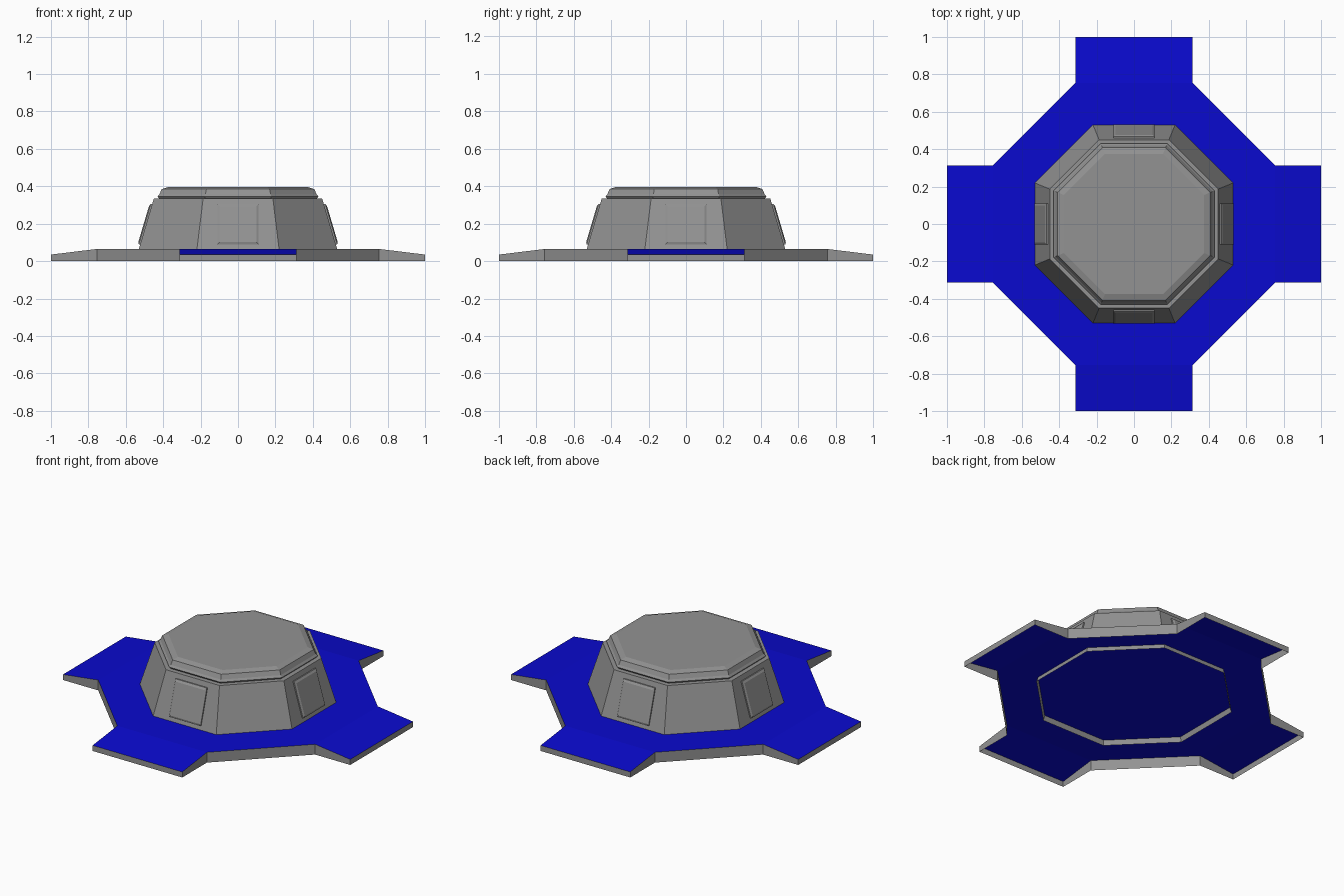
import bpy, bmesh, math
from mathutils import Matrix

if "Cube" in bpy.data.objects:
    bpy.data.objects.remove(bpy.data.objects["Cube"])


def material(name, rgb):
    m = bpy.data.materials.new(name)
    m.diffuse_color = (*rgb, 1)
    m.use_nodes = True
    m.node_tree.nodes["Principled BSDF"].inputs["Base Color"].default_value = m.diffuse_color
    return m


GRAY = material("stone gray", (0.29, 0.29, 0.29))
BLUE = material("deep blue", (0.003, 0.003, 0.62))


def finish(name, bm, mats):
    bmesh.ops.recalc_face_normals(bm, faces=bm.faces)
    me = bpy.data.meshes.new(name)
    bm.to_mesh(me)
    bm.free()
    for m in mats:
        me.materials.append(m)
    ob = bpy.data.objects.new(name, me)
    bpy.context.collection.objects.link(ob)
    return ob


def octagon_stack(name, rings, cap_top=True):
    """Loft of regular octagons given as (distance to flat side, z)."""
    bm = bmesh.new()
    loops = []
    for d, z in rings:
        r = d / math.cos(math.pi / 8)
        loops.append([bm.verts.new((r * math.cos((i + 0.5) * math.pi / 4),
                                    r * math.sin((i + 0.5) * math.pi / 4), z))
                      for i in range(8)])
    for a, b in zip(loops, loops[1:]):
        for i in range(8):
            j = (i + 1) % 8
            bm.faces.new((a[i], a[j], b[j], b[i]))
    if cap_top:
        bm.faces.new(loops[-1])
    return finish(name, bm, [GRAY])


# Base plate: blue octagonal sheet with four sloping ramps and an open gray skirt
W, INNER, TOP, TIP = 0.312, 0.755, 0.065, 0.035
bm = bmesh.new()
octagon = []
ramps = []
for k in range(4):
    rot = Matrix.Rotation(k * math.pi / 2, 3, 'Z')
    a, b, c, d = [bm.verts.new(rot @ p.to_3d()) for p in
                  [Matrix.Translation((x, y, z)).translation for x, y, z in
                   ((INNER, -W, TOP), (INNER, W, TOP), (1, W, TIP), (1, -W, TIP))]]
    octagon += [a, b]
    ramps.append((a, d, c, b))
bm.faces.new(octagon)
for q in ramps:
    bm.faces.new(q)
rim = [e for e in bm.edges if e.is_boundary]
skirt = bmesh.ops.extrude_edge_only(bm, edges=rim)["geom"]
for g in skirt:
    if isinstance(g, bmesh.types.BMVert):
        g.co.z = 0
    elif isinstance(g, bmesh.types.BMFace):
        g.material_index = 1
finish("base_plate", bm, [BLUE, GRAY])

# Tower wall, reaching a little below the plate
D0, Z0, D1, Z1 = 0.53, 0.065, 0.45, 0.335
slope = (D1 - D0) / (Z1 - Z0)


def wall(z):
    return D0 + slope * (z - Z0)


octagon_stack("tower", [(wall(0.035), 0.035), (D1, Z1)])

# Bevelled roof with a narrow groove beneath it
octagon_stack("roof", [(0.42, 0.333), (0.43, 0.346), (0.42, 0.358),
                       (0.408, 0.385), (0.375, 0.396)])

# Raised bevelled panel on each of the four main sides
for k, side in enumerate(("right", "back", "left", "front")):
    bm = bmesh.new()
    loops = []
    for half, zlo, zhi, out in ((0.11, 0.09, 0.305, 0.0),
                                (0.11, 0.09, 0.305, 0.008),
                                (0.098, 0.102, 0.293, 0.014)):
        loops.append([bm.verts.new((wall(z) + out, y, z)) for y, z in
                      ((-half, zlo), (half, zlo), (half, zhi), (-half, zhi))])
    for a, b in zip(loops, loops[1:]):
        for i in range(4):
            j = (i + 1) % 4
            bm.faces.new((a[i], a[j], b[j], b[i]))
    bm.faces.new(loops[-1])
    bm.transform(Matrix.Rotation(k * math.pi / 2, 4, 'Z'))
    finish("panel_" + side, bm, [GRAY])
